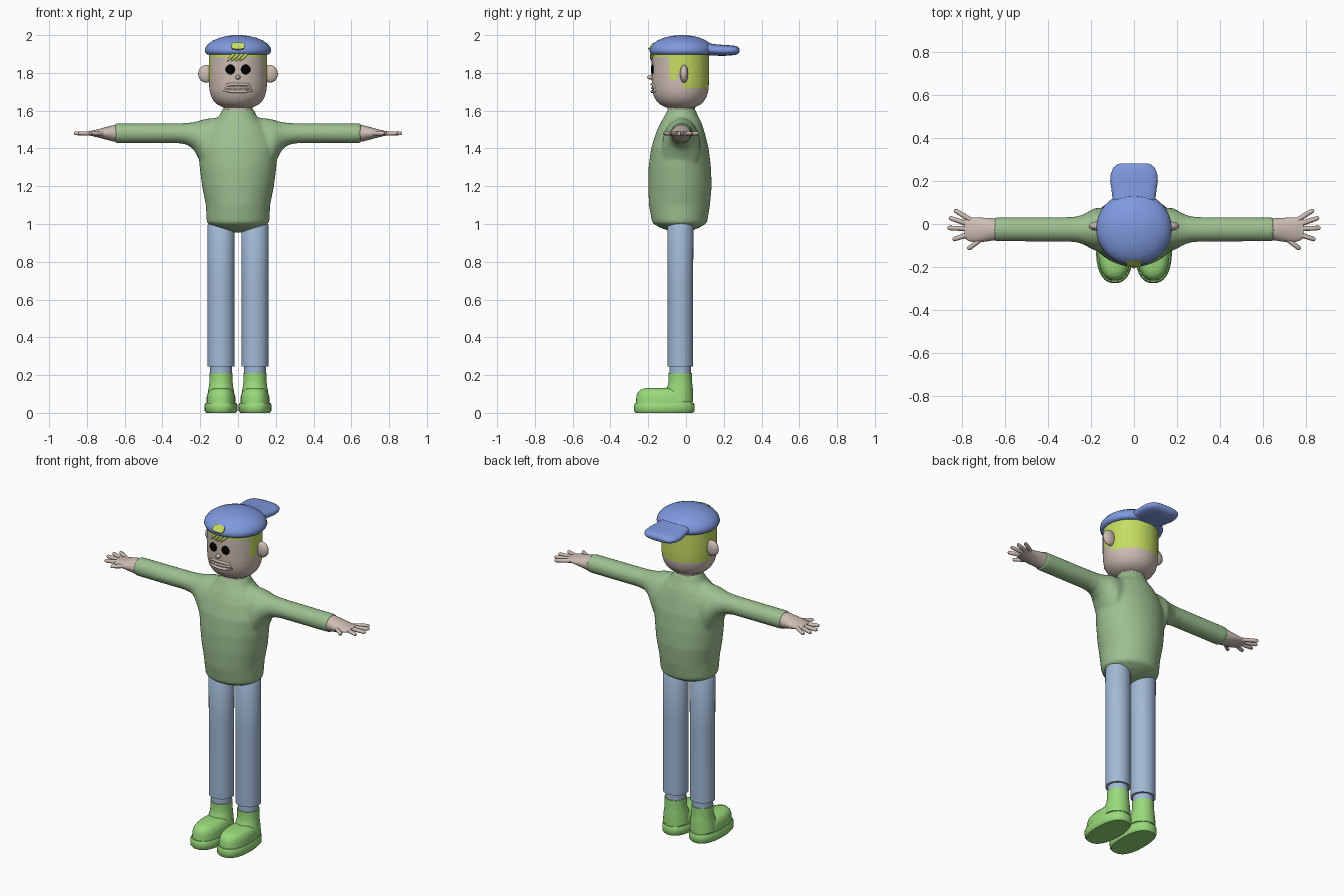
import bpy, bmesh, math
from mathutils import Vector

if "Cube" in bpy.data.objects:
    bpy.data.objects.remove(bpy.data.objects["Cube"])


def material(name, rgb):
    m = bpy.data.materials.new(name)
    m.diffuse_color = (*[(c / 255) ** 2.2 for c in rgb], 1)
    m.use_nodes = True
    m.node_tree.nodes["Principled BSDF"].inputs["Base Color"].default_value = m.diffuse_color
    return m


SKIN = material("skin", (204, 188, 178))
SWEATER = material("sweater green", (155, 190, 143))
JEANS = material("denim blue", (160, 184, 213))
BOOT = material("boot green", (152, 217, 122))
CAP = material("cap blue", (126, 152, 222))
HAIR = material("hair lime", (196, 220, 98))
BLACK = material("black", (6, 6, 6))


def finish(name, mesh, mats, angle=50):
    ob = bpy.data.objects.new(name, mesh)
    bpy.context.collection.objects.link(ob)
    for m in mats:
        mesh.materials.append(m)
    bpy.ops.object.select_all(action='DESELECT')
    bpy.context.view_layer.objects.active = ob
    ob.select_set(True)
    bpy.ops.object.shade_smooth_by_angle(angle=math.radians(angle))
    return ob


def add_loft(bm, sections, axis, n=32, power=2.0):
    """Sections are (position on axis, centre a, centre b, radius a, radius b)."""
    rings = []
    for t, ca, cb, ra, rb in sections:
        ring = []
        for i in range(n):
            c, s = math.cos(math.tau * i / n), math.sin(math.tau * i / n)
            a = ca + ra * math.copysign(abs(c) ** (2 / power), c)
            b = cb + rb * math.copysign(abs(s) ** (2 / power), s)
            ring.append(bm.verts.new({'x': (t, a, b), 'y': (a, t, b), 'z': (a, b, t)}[axis]))
        rings.append(ring)
    for p, q in zip(rings, rings[1:]):
        for i in range(n):
            j = (i + 1) % n
            bm.faces.new((p[i], p[j], q[j], q[i]))
    bm.faces.new(rings[0])
    bm.faces.new(rings[-1])


def to_mesh(name, bm):
    bmesh.ops.recalc_face_normals(bm, faces=bm.faces)
    me = bpy.data.meshes.new(name)
    bm.to_mesh(me)
    bm.free()
    return me


def loft(name, sections, axis, mat, n=32, power=2.0, angle=50):
    bm = bmesh.new()
    add_loft(bm, sections, axis, n, power)
    return finish(name, to_mesh(name, bm), [mat], angle)


def ellipsoid(name, loc, size, mat):
    bm = bmesh.new()
    bmesh.ops.create_uvsphere(bm, u_segments=24, v_segments=14, radius=1)
    for v in bm.verts:
        v.co = Vector([v.co[k] * size[k] + loc[k] for k in range(3)])
    return finish(name, to_mesh(name, bm), [mat])


def tube(name, points, radius, mat, closed=False, scale=None):
    cu = bpy.data.curves.new(name, 'CURVE')
    cu.dimensions = '3D'
    cu.bevel_depth, cu.bevel_resolution, cu.use_fill_caps = radius, 3, True
    sp = cu.splines.new('POLY')
    sp.points.add(len(points) - 1)
    for i, p in enumerate(points):
        sp.points[i].co = (*p, 1)
        sp.points[i].radius = scale[i] if scale else 1
    sp.use_cyclic_u = closed
    tmp = bpy.data.objects.new(name + " path", cu)
    bpy.context.collection.objects.link(tmp)
    dg = bpy.context.evaluated_depsgraph_get()
    me = bpy.data.meshes.new_from_object(tmp.evaluated_get(dg))
    bpy.data.objects.remove(tmp)
    me.materials.clear()
    return finish(name, me, [mat])


# Sweater: torso with rounded underside plus flared sleeves, fused together
bm = bmesh.new()
torso = [(1.615, .078, -.09, .045), (1.57, .10, -.115, .065), (1.53, .145, -.138, .085),
         (1.48, .185, -.16, .10), (1.40, .212, -.185, .12), (1.30, .203, -.198, .132),
         (1.20, .19, -.20, .136), (1.10, .17, -.196, .127), (1.01, .166, -.18, .112),
         (1.0, .157, -.172, .104), (.98, .12, -.135, .07), (.965, .075, -.095, .03), (.955, .02, -.045, -.015)]
add_loft(bm, [(z, 0, (f + b) / 2, w, (b - f) / 2) for z, w, f, b in torso], 'z', 48)
for s in (-1, 1):
    sleeve = [(.65, 1.428, 1.532, .056), (.32, 1.428, 1.533, .057), (.27, 1.42, 1.535, .06),
              (.235, 1.395, 1.539, .07), (.21, 1.35, 1.545, .085), (.18, 1.28, 1.555, .10),
              (.10, 1.25, 1.565, .10)]
    add_loft(bm, [(s * x, -.025, (lo + hi) / 2, ry, (hi - lo) / 2) for x, lo, hi, ry in sleeve], 'x', 32)
sweater = finish("sweater", to_mesh("sweater", bm), [SWEATER])
mod = sweater.modifiers.new("fuse", 'REMESH')
mod.mode, mod.voxel_size, mod.use_smooth_shade = 'VOXEL', .009, True
mod = sweater.modifiers.new("soften", 'SMOOTH')
mod.factor, mod.iterations = .5, 6

# Neck
loft("neck", [(1.55, 0, -.025, .078, .072), (1.64, 0, -.025, .078, .072)], 'z', SKIN)

# Head, with hair coloured by height and depth
HY = -.03
bm = bmesh.new()
prof = [(1.612, .05), (1.618, .08), (1.632, .108), (1.65, .127), (1.675, .142), (1.70, .149),
        (1.72, .152), (1.765, .154), (1.80, .154), (1.885, .154), (1.93, .152)]
add_loft(bm, [(z, 0, HY, r, r * .985) for z, r in prof], 'z', 64)
bm.faces.ensure_lookup_table()
for f in bm.faces:
    c = f.calc_center_median()
    f.material_index = int(c.z > 1.885 or (c.z > 1.72 and c.y > -.015)
                           or (c.z > 1.80 and c.y > -.09) or (c.z > 1.765 and -.09 < c.y < -.05))
finish("head", to_mesh("head", bm), [SKIN, HAIR])


def face_y(x, r=.154):
    return HY - .985 * math.sqrt(r * r - x * x)


# Fringe strands
for i, x in enumerate((-.05, -.028, -.006, .016)):
    tube(f"fringe_strand_{i}", [(x + .03, face_y(x + .03), 1.90), (x + .01, face_y(x + .01) - .002, 1.88),
                                (x - .008, face_y(x - .008), 1.862)], .008, HAIR, scale=[1, 1, .3])

# Eyes and ears
for s, side in ((-1, "left"), (1, "right")):
    ellipsoid(f"eye_{side}", (s * .04, face_y(.04) - .001, 1.818), (.026, .009, .026), BLACK)
    ellipsoid(f"ear_{side}", (s * .168, -.01, 1.795), (.043, .022, .047), SKIN)

# Nose and mouth
ellipsoid("nose", (0, -.187, 1.777), (.013, .02, .012), SKIN)
lip = [(-.055, 1.737), (-.03, 1.739), (0, 1.74), (.03, 1.739), (.055, 1.737),
       (.07, 1.706), (.035, 1.702), (0, 1.701), (-.035, 1.702), (-.07, 1.706)]
tube("lips", [(x, face_y(x, .152), z) for x, z in lip], .008, SKIN, closed=True)
tube("teeth", [(x, face_y(x, .152), 1.72) for x in (-.06, -.03, 0, .03, .06)], .006, SKIN)

# Cap dome, backward brim and plain badge
dome = [(1.897, .160, .156), (1.903, .170, .166), (1.917, .176, .171), (1.935, .172, .167),
        (1.955, .156, .152), (1.972, .131, .128), (1.986, .097, .095), (1.995, .060, .059), (2.0, .02, .02)]
loft("cap_dome", [(z, 0, -.022, a, b) for z, a, b in dome], 'z', CAP, 48, angle=60)
brim = [(.06, 1.93, .095, .036), (.12, 1.925, .10, .032), (.16, 1.921, .105, .03), (.20, 1.919, .111, .029),
        (.235, 1.919, .108, .027), (.262, 1.919, .097, .024), (.277, 1.919, .08, .017), (.283, 1.919, .06, .008)]
loft("cap_brim", [(y, 0, z, a, b) for y, z, a, b in brim], 'y', CAP, 32, 2.5, 60)
badge = loft("cap_badge", [(-.004, 0, 0, .036, .022), (.004, 0, 0, .036, .022)], 'y', HAIR, 24, 3.5)
badge.location = (0, -.184, 1.942)
badge.rotation_euler.x = math.radians(-38)

for s, side in ((-1, "left"), (1, "right")):
    # Trouser leg and narrower ankle
    X, Y = s * .09, -.03
    loft(f"trouser_leg_{side}", [(.245, X, Y, .071, .068), (.70, X, Y, .071, .068), (.99, X, Y, .072, .069),
                                 (1.015, X, Y, .06, .055), (1.025, X, Y, .03, .03)], 'z', JEANS)
    loft(f"ankle_{side}", [(.18, X, Y, .057, .057), (.26, X, Y, .057, .057)], 'z', JEANS)
    # Boot: sole, foot and shaft
    loft(f"boot_sole_{side}", [(0, X, -.115, .078, .152), (.01, X, -.115, .086, .160), (.042, X, -.115, .087, .161),
                               (.053, X, -.115, .081, .155)], 'z', BOOT, 40, 2.4)
    loft(f"boot_foot_{side}", [(.04, X, -.115, .077, .150), (.085, X, -.115, .076, .148),
                               (.108, X, -.115, .069, .140), (.122, X, -.115, .058, .127),
                               (.131, X, -.115, .038, .10)], 'z', BOOT, 40, 2.4)
    loft(f"boot_shaft_{side}", [(.06, X, -.035, .074, .073), (.12, X, -.036, .068, .073),
                                (.145, X, -.031, .063, .065), (.17, X, -.03, .061, .062),
                                (.21, X, -.03, .061, .062)], 'z', BOOT)
    # Hand: palm tapering flat, then five spread fingers
    palm = [(.63, -.025, .05, .047), (.66, -.025, .052, .043), (.70, -.027, .056, .033), (.74, -.027, .058, .022),
            (.77, -.025, .054, .015), (.79, -.022, .044, .011)]
    loft(f"palm_{side}", [(s * x, y, 1.48, a, b) for x, y, a, b in palm], 'x', SKIN)
    fingers = [(.75, .012, .838, .066), (.77, -.002, .862, .03), (.77, -.022, .869, -.018),
               (.76, -.045, .845, -.073), (.70, -.06, .775, -.118)]
    for i, (x0, y0, x1, y1) in enumerate(fingers):
        pts = [(s * (x0 + (x1 - x0) * t), y0 + (y1 - y0) * t, 1.48) for t in (0, .5, .92, 1)]
        tube(f"finger_{side}_{i}", pts, .0115, SKIN, scale=[1, 1, .9, .45])
